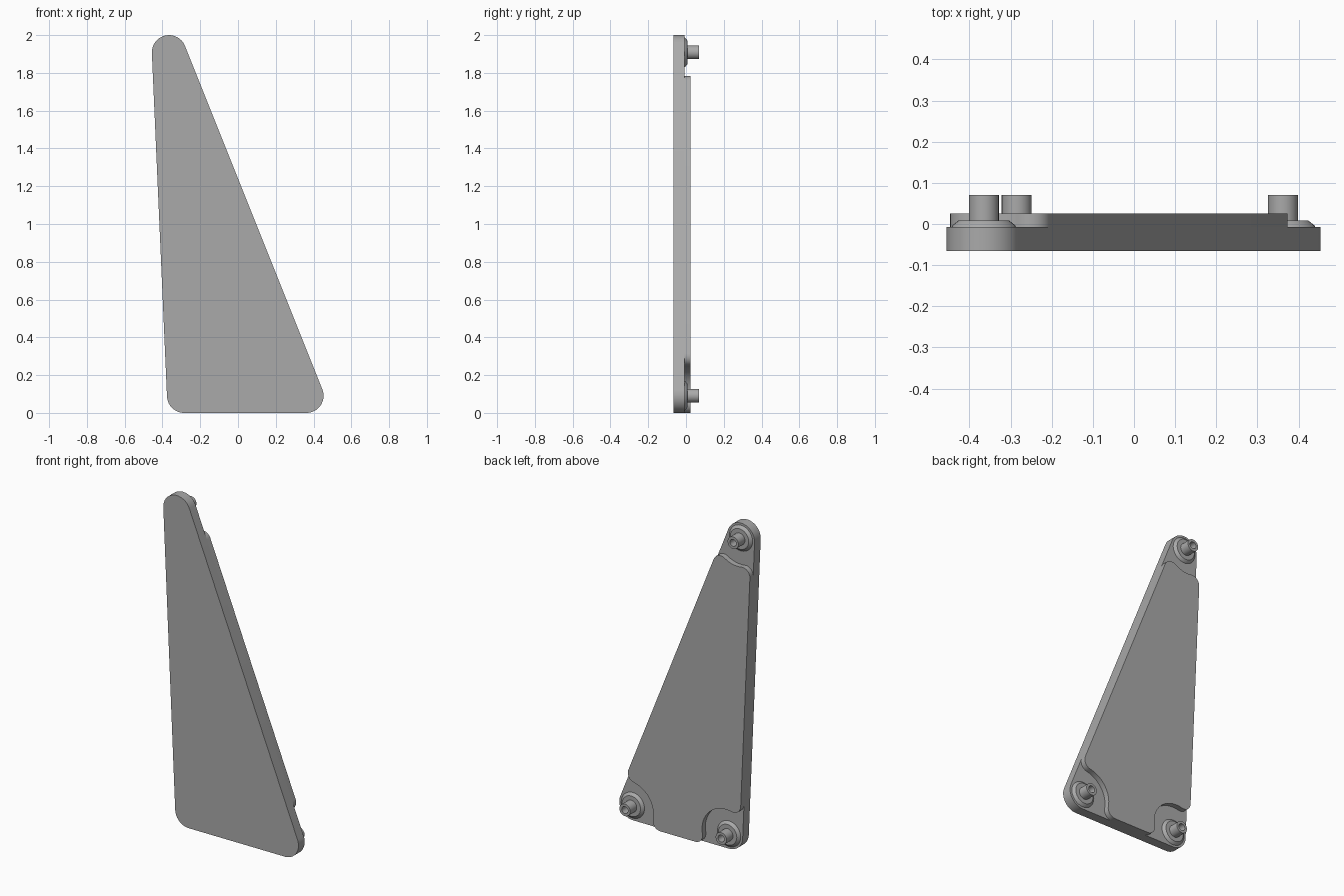
import bpy, bmesh, math
from mathutils import Vector, Matrix

cube = bpy.data.objects.get("Cube")
if cube:
    bpy.data.objects.remove(cube, do_unlink=True)

grey = bpy.data.materials.new("plain grey")
grey.use_nodes = True
colour = (0.4, 0.4, 0.4, 1)
grey.diffuse_color = colour
grey.node_tree.nodes["Principled BSDF"].inputs["Base Color"].default_value = colour

# Pin centres (x, z), anticlockwise seen from the front
CORNERS = {"lower_right": Vector((-0.285, 0.091)),
           "lower_left": Vector((0.362, 0.091)),
           "top": Vector((-0.365, 1.909))}
ROUND = 0.091            # corner radius of the plate
CUT, FILLET = 0.16, 0.05   # pocket radius and its edge rounding
FRONT, STEP, BACK = -0.066, -0.007, 0.025


def finish(bm, name):
    bmesh.ops.recalc_face_normals(bm, faces=bm.faces)
    mesh = bpy.data.meshes.new(name)
    bm.to_mesh(mesh)
    bm.free()
    mesh.materials.append(grey)
    obj = bpy.data.objects.new(name, mesh)
    bpy.context.collection.objects.link(obj)
    bpy.ops.object.select_all(action='DESELECT')
    obj.select_set(True)
    bpy.context.view_layer.objects.active = obj
    bpy.ops.object.shade_smooth_by_angle(angle=math.radians(30))
    return obj


def arc(centre, radius, start, end, steps):
    """Points on the shorter arc between two directions."""
    a = math.atan2(start.y, start.x)
    turn = math.atan2(start.x * end.y - start.y * end.x, start.dot(end))
    angles = [a + turn * i / steps for i in range(steps + 1)]
    return [centre + radius * Vector((math.cos(t), math.sin(t))) for t in angles]


def outline(pockets):
    """Rounded triangle, or the same with a round pocket cut at each corner."""
    points = []
    c = list(CORNERS.values())
    along = math.sqrt((CUT + FILLET) ** 2 - (ROUND - FILLET) ** 2)
    for i, centre in enumerate(c):
        d_in = (centre - c[i - 1]).normalized()
        d_out = (c[(i + 1) % 3] - centre).normalized()
        n_in, n_out = Vector((d_in.y, -d_in.x)), Vector((d_out.y, -d_out.x))
        if not pockets:
            points += arc(centre, ROUND, n_in, n_out, 16)
            continue
        f_in = centre - d_in * along + n_in * (ROUND - FILLET)
        f_out = centre + d_out * along + n_out * (ROUND - FILLET)
        points += arc(f_in, FILLET, n_in, centre - f_in, 8)
        points += arc(centre, CUT, f_in - centre, f_out - centre, 16)[1:-1]
        points += arc(f_out, FILLET, centre - f_out, n_out, 8)
    return points


def slab(name, points, y0, y1):
    bm = bmesh.new()
    face = bm.faces.new([bm.verts.new((p.x, y0, p.y)) for p in points])
    moved = bmesh.ops.extrude_face_region(bm, geom=[face], use_keep_orig=True)["geom"]
    verts = [v for v in moved if isinstance(v, bmesh.types.BMVert)]
    bmesh.ops.translate(bm, verts=verts, vec=(0, y1 - y0, 0))
    return finish(bm, name)


def lathe(name, centre, profile):
    """Spin (radius, y) points round an axis running front to back."""
    bm = bmesh.new()
    verts = [bm.verts.new((r, y, 0)) for r, y in profile]
    edges = [bm.edges.new(pair) for pair in zip(verts, verts[1:])]
    bmesh.ops.spin(bm, geom=verts + edges, cent=(0, 0, 0), axis=(0, 1, 0),
                   angle=math.tau, steps=32)
    bmesh.ops.remove_doubles(bm, verts=bm.verts, dist=0.0002)
    bm.transform(Matrix.Translation((centre.x, 0, centre.y)))
    return finish(bm, name)


# Flat plate and the raised panel on its back
slab("base_plate", outline(False), FRONT, STEP)
slab("raised_panel", outline(True), STEP, BACK)

# Tapered boss and hollow pin in each corner
for place, centre in CORNERS.items():
    lathe(place + "_boss", centre,
          [(0.078, STEP), (0.076, -0.003), (0.062, 0.008), (0.036, 0.008)])
    lathe(place + "_pin", centre,
          [(0.0365, 0.005), (0.0365, 0.07), (0.021, 0.07), (0.021, 0.02), (0, 0.02)])
